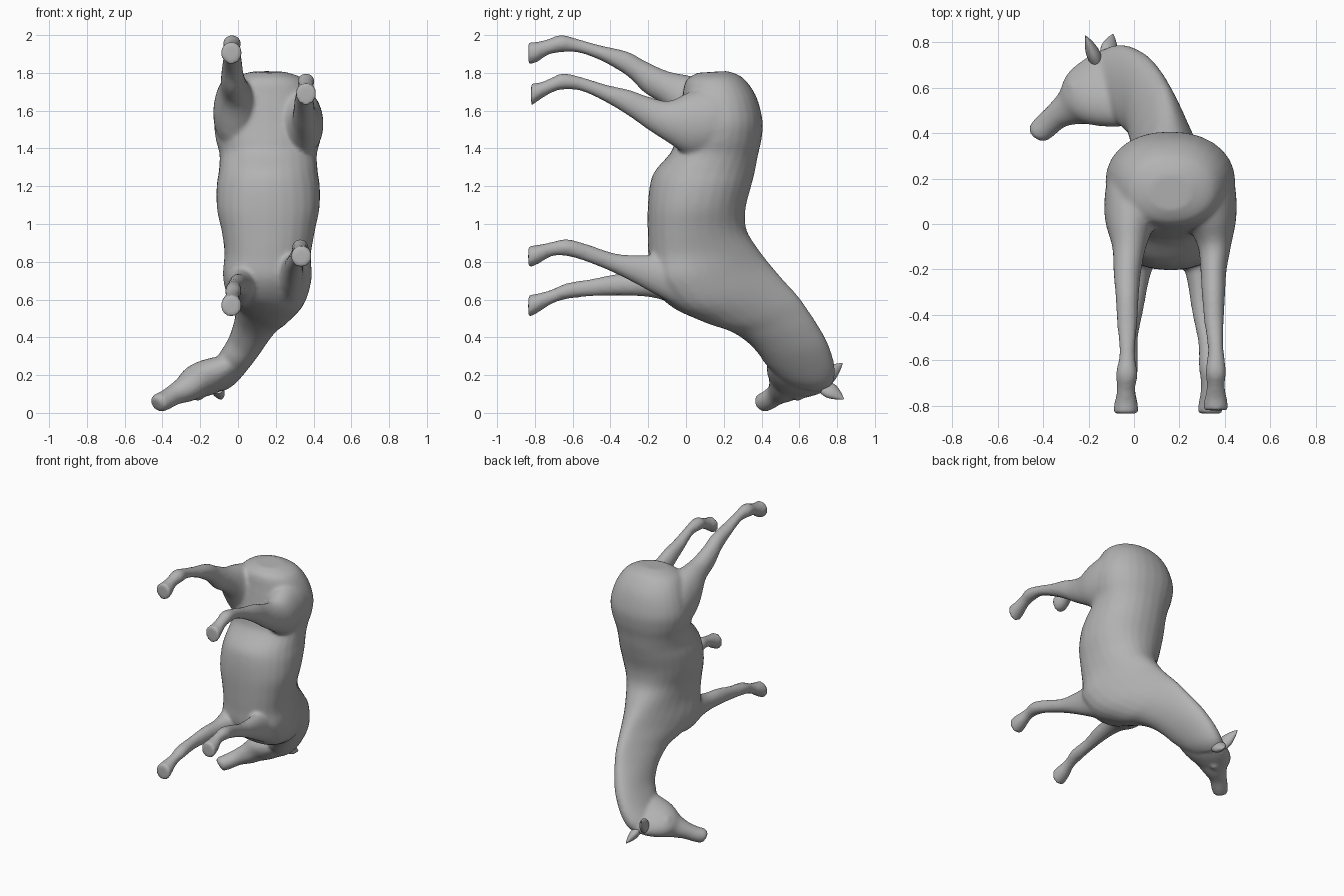
import bpy, bmesh, math
from mathutils import Vector

coat = bpy.data.materials.new("grey coat")
coat.diffuse_color = (0.45, 0.45, 0.45, 1)
SIDES, STEPS = 28, 4


def catmull(p0, p1, p2, p3, t):
    return tuple(0.5 * (2 * b + (c - a) * t + (2 * a - 5 * b + 4 * c - d) * t * t
                        + (3 * b - a - 3 * c + d) * t ** 3)
                 for a, b, c, d in zip(p0, p1, p2, p3))


def loft(bm, sections, power=1.0):
    """Closed tube: upper point, lower point, half width, narrowing at the upper side."""
    n, fine = len(sections), []
    for i in range(n - 1):
        quad = [sections[min(max(i + k, 0), n - 1)] for k in (-1, 0, 1, 2)]
        fine += [catmull(*quad, s / STEPS) for s in range(STEPS)]
    fine.append(sections[-1])
    mids = [(Vector(f[:3]) + Vector(f[3:6])) / 2 for f in fine]
    rings = []
    for i, f in enumerate(fine):
        half = (Vector(f[:3]) - Vector(f[3:6])) / 2
        along = mids[min(i + 1, len(mids) - 1)] - mids[max(i - 1, 0)]
        side = along.cross(half).normalized() * f[6]
        taper = f[7] if len(f) > 7 else 0
        ring = []
        for k in range(SIDES):
            a = 2 * math.pi * k / SIDES
            c, s = (math.copysign(abs(v) ** power, v) for v in (math.cos(a), math.sin(a)))
            ring.append(bm.verts.new(mids[i] + half * c + side * s * (1 - taper * c)))
        rings.append(ring)
    for r, q in zip(rings, rings[1:]):
        for k in range(SIDES):
            bm.faces.new((r[k], r[(k + 1) % SIDES], q[(k + 1) % SIDES], q[k]))
    bm.faces.new(rings[0])
    bm.faces.new(rings[-1])


def finish(bm, name):
    bmesh.ops.recalc_face_normals(bm, faces=bm.faces[:])
    mesh = bpy.data.meshes.new(name)
    bm.to_mesh(mesh)
    bm.free()
    mesh.materials.append(coat)
    ob = bpy.data.objects.new(name, mesh)
    bpy.context.collection.objects.link(ob)
    bpy.context.view_layer.objects.active = ob
    ob.select_set(True)
    return ob


body = bmesh.new()

# Torso from rump through the neck to the poll:
# back x, y, z, belly x, y, z, half width, narrowing towards the back
rump = [(.22, 1.81, .06, 1.80, .09, 0), (.30, 1.775, .0, 1.76, .19, 0),
        (.37, 1.68, -.02, 1.67, .25, 0), (.405, 1.55, -.04, 1.55, .285, 0),
        (.40, 1.45, -.06, 1.45, .278, 0), (.38, 1.36, -.08, 1.38, .258, 0),
        (.365, 1.28, -.165, 1.28, .262, .02), (.345, 1.2, -.192, 1.2, .273, .05),
        (.315, 1.08, -.203, 1.08, .270, .1), (.32, .97, -.203, .96, .242, .18)]
neck = [(.16, .38, .87, .155, -.2, .83, .218, .3), (.155, .45, .78, .155, -.19, .70, .212, .48),
        (.15, .52, .70, .15, -.10, .58, .185, .52), (.135, .60, .61, .125, .05, .51, .142, .45),
        (.11, .655, .53, .095, .18, .47, .115, .35), (.08, .70, .46, .065, .29, .41, .10, .25),
        (.035, .75, .37, .025, .37, .335, .09, .15), (-.03, .785, .26, -.02, .41, .28, .085, .1),
        (-.09, .785, .18, -.045, .44, .25, .08, 0), (-.14, .755, .14, -.075, .48, .22, .07, 0)]
loft(body, [(.162, a, b, .158, c, d, w, t) for a, b, c, d, w, t in rump] + neck, .92)

# Head: forehead point, jaw point, half width
loft(body, [(-.12, .775, .15, .0, .46, .275, .065), (-.2, .735, .13, -.045, .432, .265, .085),
            (-.28, .67, .12, -.14, .43, .225, .09), (-.315, .59, .10, -.22, .44, .165, .074),
            (-.37, .525, .08, -.30, .43, .115, .056), (-.425, .475, .06, -.345, .395, .075, .052),
            (-.455, .44, .05, -.385, .365, .055, .050), (-.46, .42, .045, -.41, .37, .045, .034)])

# Brow bumps
for eye in ((-.21, .593, .083), (-.27, .607, .207)):
    ret = bmesh.ops.create_icosphere(body, subdivisions=2, radius=.025)
    bmesh.ops.translate(body, verts=ret["verts"], vec=eye)

# Legs from hoof to shoulder or thigh: y, centre z, half depth, centre x, half width
hind_left = [(-.835, 1.905, .06, -.035, .057), (-.79, 1.91, .054, -.035, .052),
             (-.73, 1.937, .042, -.035, .04), (-.66, 1.955, .046, -.032, .048),
             (-.57, 1.943, .036, -.03, .034), (-.45, 1.905, .04, -.03, .044),
             (-.31, 1.848, .065, -.03, .052), (-.22, 1.78, .085, -.03, .06),
             (-.10, 1.71, .10, -.022, .075), (.02, 1.60, .185, -.015, .117),
             (.13, 1.56, .195, .02, .15), (.26, 1.53, .16, .07, .14)]
hind_right = [(-.82, 1.685, .06, .36, .057), (-.77, 1.705, .045, .36, .05),
              (-.71, 1.735, .04, .36, .04), (-.65, 1.755, .043, .36, .046),
              (-.55, 1.74, .037, .36, .035), (-.42, 1.69, .047, .352, .044),
              (-.30, 1.64, .07, .35, .052), (-.20, 1.587, .088, .35, .058),
              (-.09, 1.54, .112, .354, .075), (.02, 1.53, .17, .34, .115),
              (.13, 1.54, .19, .302, .15), (.26, 1.53, .16, .25, .14)]
front_right = [(-.835, .825, .06, .335, .057), (-.78, .84, .05, .335, .05),
               (-.71, .867, .038, .33, .036), (-.63, .875, .045, .33, .044),
               (-.52, .845, .047, .32, .037), (-.38, .793, .052, .30, .045),
               (-.25, .755, .08, .29, .055), (-.15, .73, .11, .28, .07),
               (0, .70, .15, .265, .1), (.15, .70, .12, .25, .09)]
front_left = [(-.835, .563, .06, -.035, .057), (-.78, .583, .05, -.035, .05),
              (-.71, .615, .038, -.03, .036), (-.63, .645, .042, -.025, .044),
              (-.50, .663, .046, -.02, .037), (-.38, .677, .056, -.005, .045),
              (-.25, .68, .062, .01, .055), (-.15, .69, .085, .02, .075),
              (0, .70, .14, .035, .11), (.15, .70, .12, .055, .1)]
for leg in (hind_left, hind_right, front_right, front_left):
    loft(body, [(x, y, z + d, x, y, z - d, w) for y, z, d, x, w in leg])

# Fuse everything into one smooth skin
horse = finish(body, "horse_body")
remesh = horse.modifiers.new("fuse", 'REMESH')
remesh.mode = 'VOXEL'
remesh.voxel_size = .012
remesh.use_smooth_shade = True
soften = horse.modifiers.new("soften", 'SMOOTH')
soften.factor = .5
soften.iterations = 7

# Ears: base to tip
for name, base, tip in (("ear_left", (-.165, .715, .17), (-.213, .828, .262)),
                        ("ear_right", (-.115, .735, .135), (-.092, .835, .073))):
    bm = bmesh.new()
    b, t = Vector(base), Vector(tip)
    wide = (t - b).cross(Vector((.6, .5, .2))).normalized()
    loft(bm, [(*(b.lerp(t, f) + wide * r), *(b.lerp(t, f) - wide * r), r * .65)
              for f, r in ((0, .045), (.35, .046), (.7, .028), (1, .003))])
    finish(bm, name)
    bpy.ops.object.shade_smooth_by_angle()
